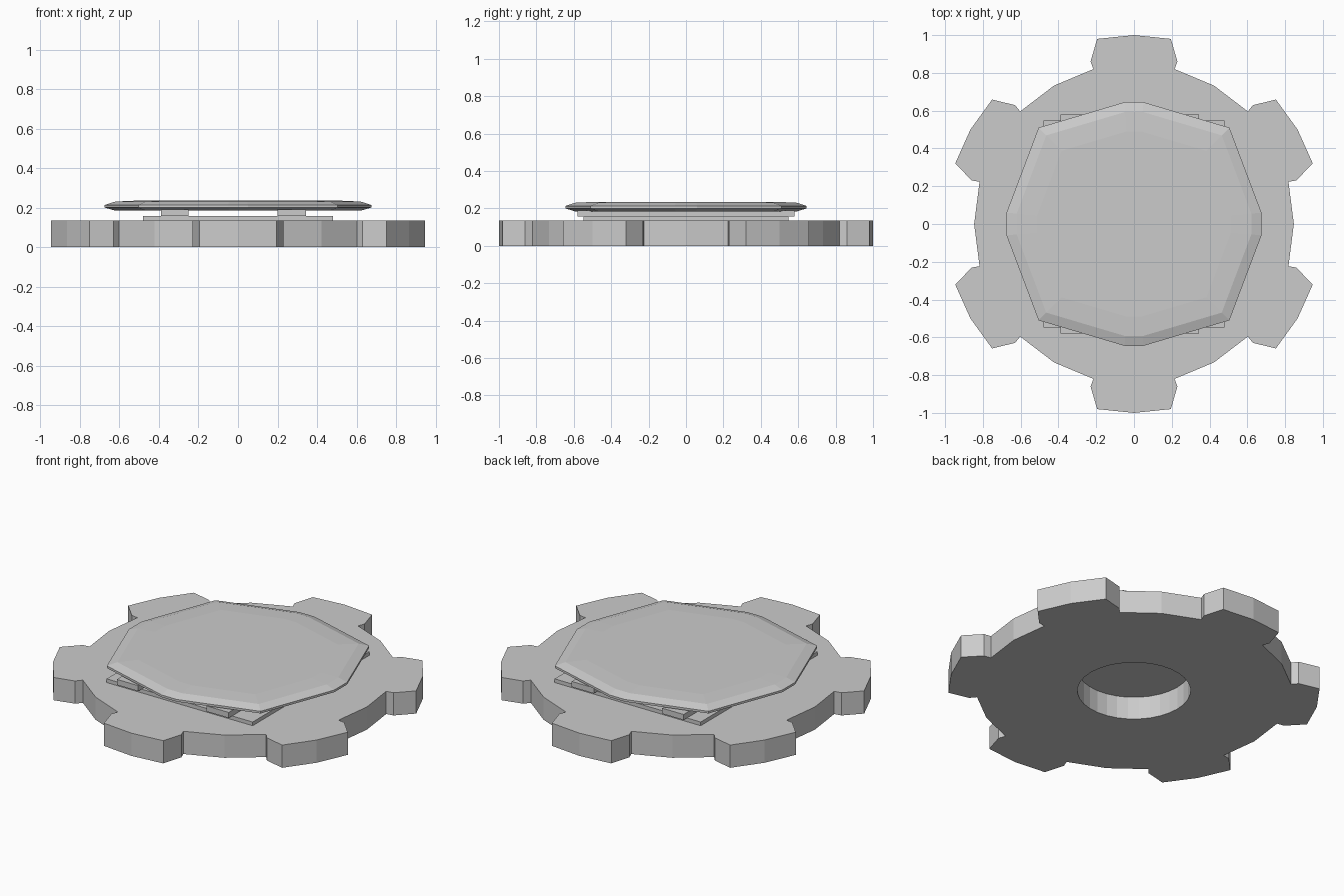
import bpy, bmesh, math
from mathutils import Matrix, Vector

if "Cube" in bpy.data.objects:
    bpy.data.objects.remove(bpy.data.objects["Cube"], do_unlink=True)

grey = bpy.data.materials.new("light_grey")
grey.use_nodes = True
grey.diffuse_color = (0.6, 0.6, 0.6, 1)
grey.node_tree.nodes["Principled BSDF"].inputs["Base Color"].default_value = (0.6, 0.6, 0.6, 1)


def finish(name, bm):
    bmesh.ops.recalc_face_normals(bm, faces=bm.faces)
    mesh = bpy.data.meshes.new(name)
    bm.to_mesh(mesh)
    bm.free()
    mesh.materials.append(grey)
    obj = bpy.data.objects.new(name, mesh)
    bpy.context.collection.objects.link(obj)
    return obj


def box(name, x0, x1, y, z0, z1):
    bm = bmesh.new()
    bmesh.ops.create_cube(bm, size=1, matrix=Matrix.Translation(((x0 + x1) / 2, 0, (z0 + z1) / 2))
                          @ Matrix.Diagonal((x1 - x0, 2 * y, z1 - z0, 1)))
    return finish(name, bm)


# Gear ring: one tooth and valley repeated six times, with a round bore
TOP = 0.135
tooth = [(-0.215, 0.82), (-0.23, 0.86), (-0.195, 0.98), (0, 1),
         (0.195, 0.98), (0.23, 0.86), (0.215, 0.82), (0.423, 0.733)]
outline = []
for i in range(6):
    turn = Matrix.Rotation(-i * math.pi / 3, 3, 'Z')
    outline += [turn @ Vector((x, y, 0)) for x, y in tooth]
bore = [Vector((0.305 * math.cos(a), 0.305 * math.sin(a), 0))
        for a in (2 * math.pi * i / 32 for i in range(32))]

bm = bmesh.new()
edges = []
for loop in (outline, bore):
    verts = [bm.verts.new(p) for p in loop]
    edges += [bm.edges.new((verts[i - 1], verts[i])) for i in range(len(verts))]
bmesh.ops.triangle_fill(bm, edges=edges, use_beauty=True)
ext = bmesh.ops.extrude_face_region(bm, geom=bm.faces[:], use_keep_orig=True)
bmesh.ops.translate(bm, vec=(0, 0, TOP),
                    verts=[g for g in ext["geom"] if isinstance(g, bmesh.types.BMVert)])
gear = finish("gear_ring", bm)

# Mounting plate closing the bore, and two bars carrying the cover
box("mounting_plate", -0.48, 0.48, 0.548, TOP, 0.157)
box("right_bar", -0.39, -0.25, 0.58, 0.157, 0.19)
box("left_bar", 0.2, 0.345, 0.58, 0.157, 0.19)

# Faceted cover: twelve-sided outline lofted through bevelled rings
quarter = [(0.675, 0.06), (0.505, 0.51), (0.05, 0.645)]
cover = (quarter + [(-x, y) for x, y in reversed(quarter)]
         + [(-x, -y) for x, y in quarter] + [(x, -y) for x, y in reversed(quarter)])
rings = [(0.92, 0.184), (1, 0.2), (1, 0.213), (0.92, 0.23), (0.76, 0.235)]
bm = bmesh.new()
levels = [[bm.verts.new((x * s, y * s, z)) for x, y in cover] for s, z in rings]
for a, b in zip(levels, levels[1:]):
    for i in range(len(cover)):
        bm.faces.new((a[i - 1], a[i], b[i], b[i - 1]))
bm.faces.new(levels[0])
bm.faces.new(levels[-1])
finish("faceted_cover", bm)
